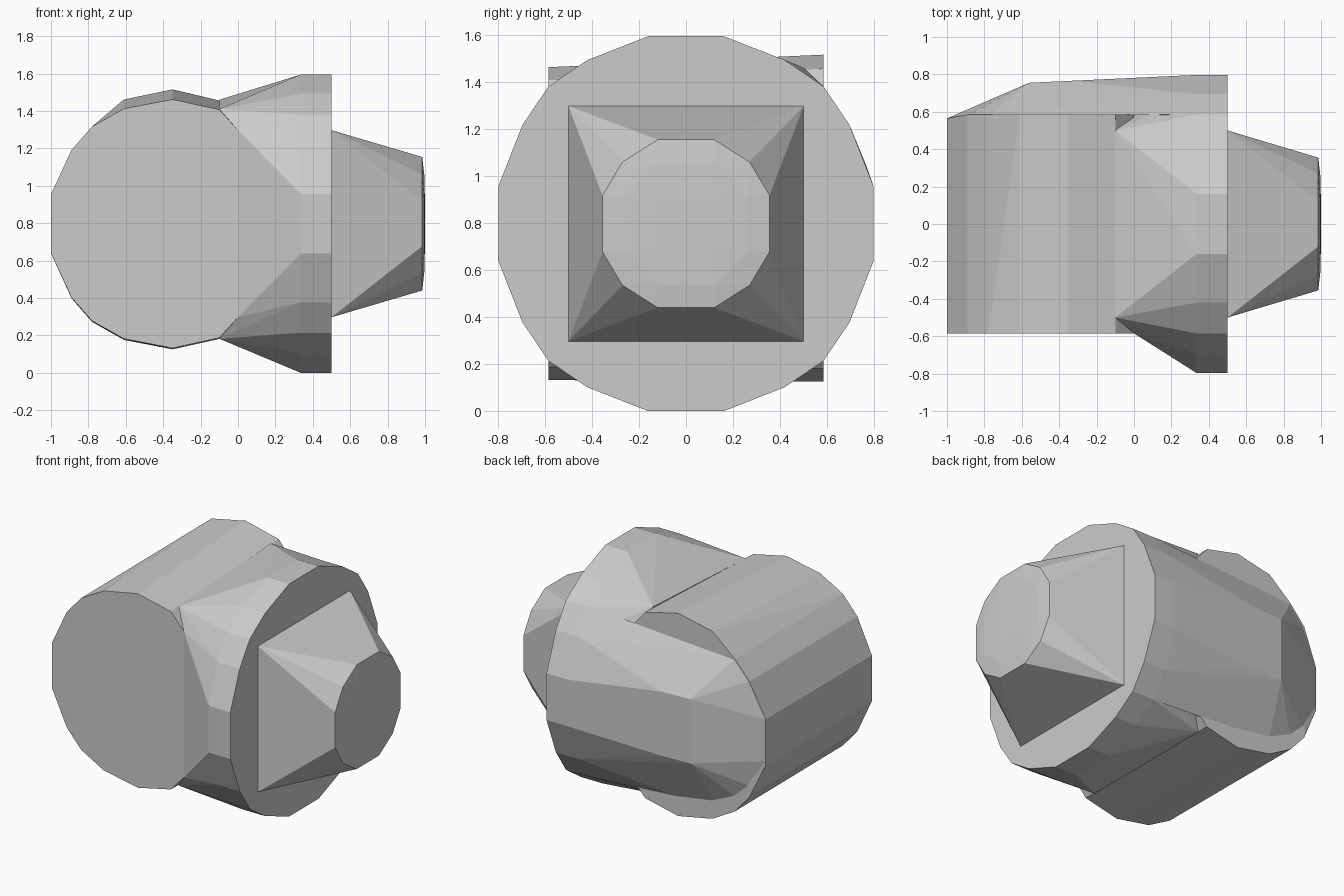
import bpy, bmesh

if "Cube" in bpy.data.objects:
    bpy.data.objects.remove(bpy.data.objects["Cube"])

CZ = 0.797  # height of the shared axis


def hull(name, pts):
    """Faceted solid wrapped around a set of cross-section points."""
    bm = bmesh.new()
    for p in pts:
        bm.verts.new(p)
    res = bmesh.ops.convex_hull(bm, input=bm.verts[:])
    junk = [v for v in set(res["geom_interior"] + res["geom_unused"])
            if isinstance(v, bmesh.types.BMVert)]
    bmesh.ops.delete(bm, geom=junk, context='VERTS')
    bmesh.ops.remove_doubles(bm, verts=bm.verts[:], dist=1e-4)
    bmesh.ops.dissolve_limit(bm, angle_limit=0.02, verts=bm.verts[:], edges=bm.edges[:])
    bmesh.ops.recalc_face_normals(bm, faces=bm.faces[:])
    me = bpy.data.meshes.new(name)
    bm.to_mesh(me)
    bm.free()
    ob = bpy.data.objects.new(name, me)
    bpy.context.collection.objects.link(ob)
    return ob


def ring(x, quarter):
    """Mirror a quarter section into all four quadrants at x."""
    return [(x, sy * y, CZ + sz * z) for y, z in quarter for sy in (-1, 1) for sz in (-1, 1)]


# flange plate: twenty-sided disc
flange_q = [(0.16, 0.797), (0.42, 0.695), (0.585, 0.583), (0.695, 0.42), (0.797, 0.16)]
flange_back = ring(0.335, flange_q)
hull("flange", flange_back + ring(0.5, flange_q))

# square-to-round nozzle with slightly domed end
nozzle_q = [(0.12, 0.357), (0.27, 0.262), (0.355, 0.12)]
hull("nozzle", ring(0.5, [(0.5, 0.5)]) + ring(0.985, nozzle_q)
     + ring(1.0, [(0.1, 0.1)]) + ring(0.996, [(0.26, 0.12), (0.12, 0.26)]))

# round body, profile seen from the front (x, half height), extruded along y
profile = [(-1, 0.157), (-0.89, 0.395), (-0.78, 0.52), (-0.61, 0.615),
           (-0.35, 0.665), (-0.1, 0.61), (0, 0.5)]


def body_ring(y, top, bottom):
    out = []
    for x, h in profile:
        yy = min(y, 0.565) if x == -1 else y
        up = top if -0.7 < x else 1.0
        out += [(x, yy, CZ + h * up), (x, yy, CZ - h * bottom)]
    return out


hull("body", body_ring(-0.585, 1, 1) + body_ring(0.585, 1.08, 1.01))

# collar blending the body into the flange
collar = list(flange_back)
for y, top in ((-0.5, 1.41), (-0.165, 1.43), (0.165, 1.445), (0.5, 1.46)):
    collar += [(-0.1, y, top), (-0.1, y, 0.182)]
collar += ring(0.0, [(0.585, 0.5), (0.585, 0.17)])
hull("collar", collar)

# bulged cover on the back, running from the body rim to the flange
cover = body_ring(0.58, 0.82, 0.82)
for x, y in ((-0.56, 0.755), (-0.35, 0.765), (-0.12, 0.762)):
    cover += [(x, y, CZ + 0.25), (x, y, CZ - 0.19)]
cover += [p for p in flange_back if p[1] > 0.57]
hull("back_cover", cover)
